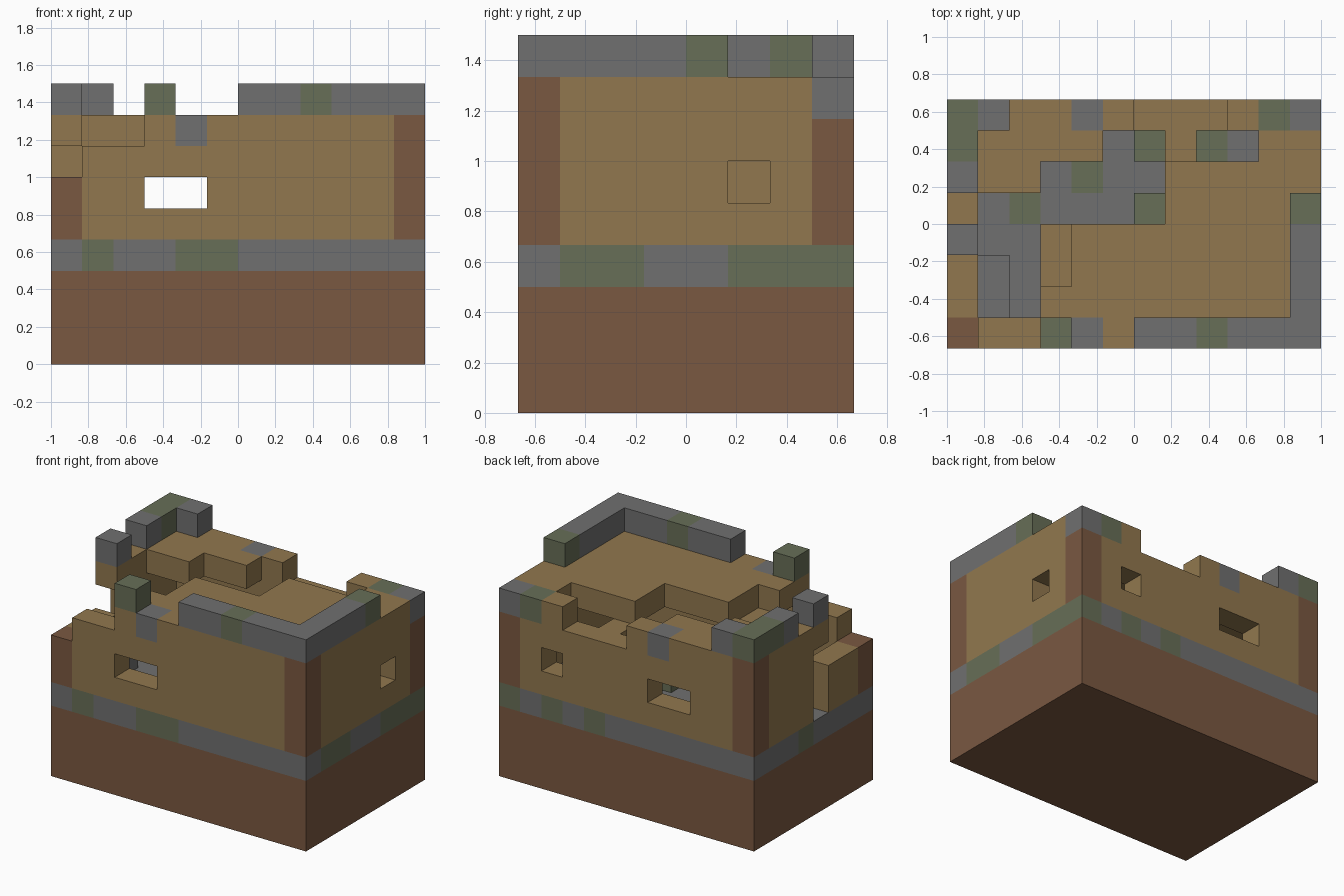
import bpy, bmesh
from mathutils import Vector

cube = bpy.data.objects.get("Cube")
if cube:
    bpy.data.objects.remove(cube, do_unlink=True)

U = 1 / 6                      # block size
NX, NY = 12, 8                 # footprint in blocks
COLOURS = {
    "sandstone": (0.285, 0.187, 0.077),
    "earth_brown": (0.195, 0.098, 0.053),
    "grey_stone": (0.162, 0.162, 0.162),
    "mossy_stone": (0.136, 0.156, 0.095),
}
SAND, EARTH, STONE, MOSS = COLOURS


def make_material(name, rgb):
    mat = bpy.data.materials.new(name)
    mat.use_nodes = True
    mat.diffuse_color = (*rgb, 1)
    bsdf = mat.node_tree.nodes["Principled BSDF"]
    bsdf.inputs["Base Color"].default_value = (*rgb, 1)
    bsdf.inputs["Roughness"].default_value = 1
    return mat


MATS = {n: make_material(n, c) for n, c in COLOURS.items()}
blocks = {}                    # block position -> (part, colour)


def fill(part, colour, xs, ys, zs):
    """Lay blocks over inclusive index ranges."""
    for x in range(xs[0], xs[1] + 1):
        for y in range(ys[0], ys[1] + 1):
            for z in range(zs[0], zs[1] + 1):
                blocks[x, y, z] = (part, colour)


def carve(xs, ys, zs):
    """Knock out blocks over inclusive index ranges."""
    for p in list(blocks):
        if all(r[0] <= v <= r[1] for v, r in zip(p, (xs, ys, zs))):
            del blocks[p]


def tint(colour, *cells):
    """Recolour blocks already laid."""
    for p in cells:
        if p in blocks:
            blocks[p] = (blocks[p][0], colour)


# Ground and stone floor course
fill("earth_base", EARTH, (0, 11), (0, 7), (0, 2))
fill("stone_floor", STONE, (0, 11), (0, 7), (3, 3))
tint(MOSS, *[(x, 0, 3) for x in (1, 4, 5)])
tint(MOSS, *[(11, y, 3) for y in (1, 2, 5, 6, 7)])
tint(MOSS, *[(x, 7, 3) for x in (9, 7)])
tint(MOSS, (0, 4, 3), (2, 4, 3), (4, 5, 3), (8, 6, 3))

# Outer walls with a hollow room, then the flat roof
fill("walls", SAND, (0, 11), (0, 7), (4, 6))
carve((1, 10), (1, 6), (4, 6))
fill("roof", SAND, (0, 11), (0, 7), (7, 7))

# Corner posts
for x, y, top in ((0, 0, 5), (11, 0, 7), (11, 7, 6), (0, 7, 7)):
    fill("corner_posts", EARTH, (x, x), (y, y), (4, top))

# Windows and side doorway
carve((3, 4), (0, 0), (5, 5))
carve((3, 4), (7, 7), (5, 5))
carve((9, 9), (7, 7), (5, 5))
carve((11, 11), (5, 5), (5, 5))
carve((0, 0), (3, 3), (4, 6))

# Broken corner of the walls
carve((0, 0), (0, 2), (6, 7))
carve((1, 2), (0, 0), (7, 7))

# Collapsed parts of the roof
carve((1, 2), (1, 4), (7, 7))
carve((3, 3), (2, 3), (7, 7))
carve((3, 6), (4, 5), (7, 7))
carve((5, 9), (6, 6), (7, 7))
carve((6, 8), (7, 7), (7, 7))
tint(STONE, (4, 0, 7), (4, 7, 7), (11, 7, 7))
tint(MOSS, (10, 7, 7))

# Fallen and sagging blocks inside
fill("sagging_blocks", SAND, (3, 3), (2, 3), (6, 6))
fill("sagging_blocks", SAND, (7, 7), (6, 6), (6, 6))
fill("rubble", STONE, (1, 1), (1, 2), (4, 4))
for y in (4, 6):
    fill("rubble", MOSS, (6, 6), (y, y), (4, 4))

# Parapet remains
fill("parapet", STONE, (6, 11), (0, 0), (8, 8))
fill("parapet", STONE, (11, 11), (1, 4), (8, 8))
fill("parapet", STONE, (0, 0), (5, 7), (8, 8))
fill("parapet", STONE, (1, 1), (7, 7), (8, 8))
fill("parapet", STONE, (0, 0), (3, 3), (8, 8))
fill("parapet", MOSS, (3, 3), (0, 0), (8, 8))
tint(MOSS, (8, 0, 8), (11, 4, 8), (0, 6, 8), (0, 7, 8))


def build(part):
    """Skin the exposed sides of one part and merge flat regions."""
    bm = bmesh.new()
    names = list(COLOURS)
    for p, (owner, colour) in blocks.items():
        if owner != part:
            continue
        centre = Vector(p) + Vector((0.5, 0.5, 0.5))
        for axis in range(3):
            for s in (-1, 1):
                n = Vector((0, 0, 0))
                n[axis] = s
                if tuple(int(v) for v in Vector(p) + n) in blocks:
                    continue
                a = Vector((0, 0, 0))
                a[(axis + 1) % 3] = 0.5
                b = n.cross(a)
                mid = centre + n / 2 - Vector((NX / 2, NY / 2, 0))
                ring = (a + b, b - a, -a - b, a - b)
                face = bm.faces.new([bm.verts.new((mid + c) * U) for c in ring])
                face.material_index = names.index(colour)
    bmesh.ops.remove_doubles(bm, verts=bm.verts, dist=0.001)
    bmesh.ops.dissolve_limit(bm, angle_limit=0.01, verts=bm.verts,
                             edges=bm.edges, delimit={"MATERIAL"})
    mesh = bpy.data.meshes.new(part)
    bm.to_mesh(mesh)
    bm.free()
    for mat in MATS.values():
        mesh.materials.append(mat)
    bpy.context.collection.objects.link(bpy.data.objects.new(part, mesh))


for part in dict.fromkeys(owner for owner, _ in blocks.values()):
    build(part)
